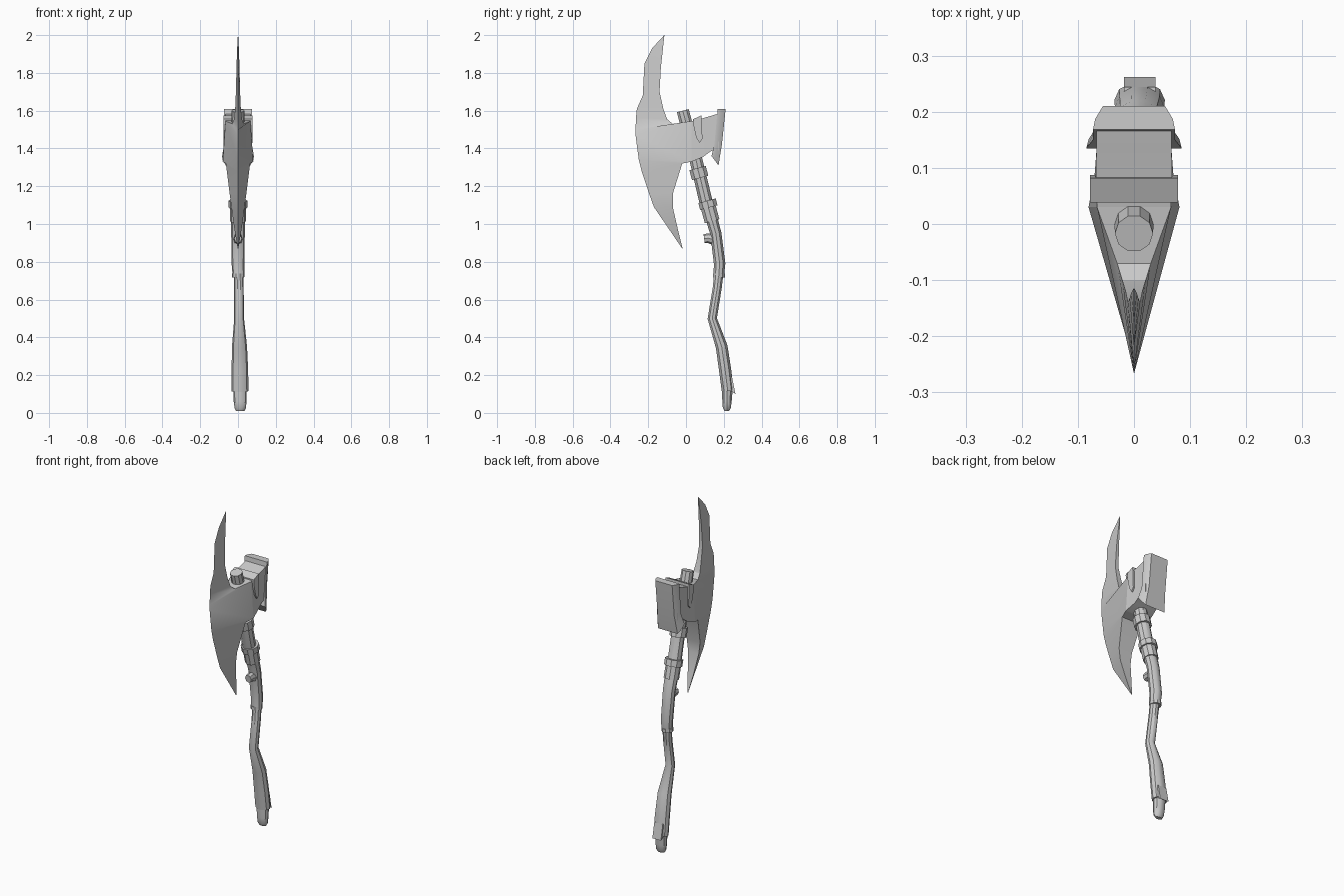
import bpy, bmesh, math
from mathutils import Vector


def finish(name, bm, angle=35):
    bmesh.ops.remove_doubles(bm, verts=bm.verts, dist=1e-5)
    bmesh.ops.recalc_face_normals(bm, faces=bm.faces)
    me = bpy.data.meshes.new(name)
    bm.to_mesh(me)
    bm.free()
    ob = bpy.data.objects.new(name, me)
    bpy.context.collection.objects.link(ob)
    bpy.ops.object.select_all(action='DESELECT')
    ob.select_set(True)
    bpy.context.view_layer.objects.active = ob
    bpy.ops.object.shade_smooth_by_angle(angle=math.radians(angle))
    return ob


def loft(name, rings, angle=35):
    """Skin a list of equal-length closed rings and cap both ends."""
    bm = bmesh.new()
    rows = [[bm.verts.new(p) for p in r] for r in rings]
    n = len(rows[0])
    for a, b in zip(rows, rows[1:]):
        for i in range(n):
            j = (i + 1) % n
            bm.faces.new((a[i], a[j], b[j], b[i]))
    bm.faces.new(rows[0])
    bm.faces.new(rows[-1])
    return finish(name, bm, angle)


def tube(name, path, sides=10):
    """path: (x, y, z, radius_x, radius_y), bending in the YZ plane."""
    pts = [Vector(p[:3]) for p in path]
    rings = []
    for k, (x, y, z, rx, ry) in enumerate(path):
        d = (pts[min(k + 1, len(pts) - 1)] - pts[max(k - 1, 0)]).normalized()
        side = Vector((1, 0, 0))
        up = d.cross(side).normalized()
        rings.append([pts[k] + side * rx * math.cos(t) + up * ry * math.sin(t)
                      for t in (2 * math.pi * i / sides for i in range(sides))])
    return loft(name, rings)


# Wedge blade: (outer y, outer z, inner y, inner z, half thickness at the inner side)
stations = [
    (-.115, 2.0, -.115, 1.995, .001), (-.18, 1.93, -.123, 1.92, .005),
    (-.22, 1.85, -.133, 1.83, .008), (-.229, 1.68, -.14, 1.70, .011),
    (-.26, 1.61, -.12, 1.61, .015), (-.265, 1.56, -.10, 1.555, .021),
    (-.267, 1.50, -.07, 1.53, .030), (-.267, 1.47, .03, 1.545, .066),
    (-.25, 1.34, .03, 1.33, .081), (-.235, 1.28, -.02, 1.32, .064),
    (-.195, 1.16, -.07, 1.16, .044), (-.17, 1.09, -.07, 1.09, .035),
    (-.095, .98, -.045, .98, .02), (-.02, .87, -.018, .872, .002)]
loft("blade", [[(0, yo, zo), (t, yi, zi), (-t, yi, zi)] for yo, zo, yi, zi, t in stations], 25)

# Head block behind the blade: (y, top z, bottom z, top half width, bottom half width)
head = [(.03, 1.545, 1.33, .066, .081), (.09, 1.56, 1.355, .068, .07),
        (.13, 1.572, 1.385, .067, .067), (.175, 1.585, 1.39, .067, .067)]
loft("head_block", [[(wt, y, zt), (wb, y, zb), (-wb, y, zb), (-wt, y, zt)]
                    for y, zt, zb, wt, wb in head])

# Hammer plate with a rounded back, slanting forward at the flared bottom
half = [(1, 0), (.95, .45), (.76, 1)]


def plate_ring(w, y0, y1, z0, z1):
    pts = [(w * a, y0 + (y1 - y0) * b, z0 + (z1 - z0) * b) for a, b in half]
    return pts + [(-x, y, z) for x, y, z in reversed(pts)]


loft("hammer_plate", [plate_ring(.073, .168, .21, 1.61, 1.61),
                      plate_ring(.073, .150, .19, 1.42, 1.42),
                      plate_ring(.085, .135, .172, 1.36, 1.31)], 40)

# Pointed strap wrapped over the head
strap = [(.038, 1.555), (.04, 1.52), (.055, 1.455), (.072, 1.43), (.087, 1.45), (.082, 1.575)]
loft("head_strap", [[(x, y, z) for y, z in strap] for x in (-.078, .078)])

# Handle: top peg and upper shaft, then thinner middle and flared grip
tube("upper_handle", [(0, -.017, 1.60, .034, .034), (0, .055, 1.33, .037, .036),
                      (0, .105, 1.12, .038, .037), (0, .138, 1.02, .038, .033),
                      (0, .158, .95, .036, .031), (0, .178, .79, .034, .032),
                      (.003, .173, .72, .031, .029)])
tube("lower_handle", [(.003, .174, .74, .026, .026), (.005, .165, .66, .025, .025),
                      (.006, .139, .50, .026, .026), (.008, .189, .35, .04, .033),
                      (.01, .208, .22, .044, .034), (.01, .221, .115, .045, .033)])
tube("handle_butt", [(.01, .219, .14, .036, .031), (.011, .217, .06, .034, .026),
                     (.012, .216, .025, .03, .022), (.012, .216, .01, .022, .012)])

# Collars along the shaft
for name, y, z, r, h in (("upper_collar", .068, 1.27, .047, .026),
                         ("lower_collar", .116, 1.105, .05, .018),
                         ("sleeve", .126, 1.06, .042, .045),
                         ("joint_ring", .175, .728, .033, .01)):
    s = .27 if z > 1 else 0
    tube(name, [(0, y - s * h, z + h, r, r), (0, y + s * h, z - h, r, r)])

# Side stub and the torn lip at the end of the grip
tube("branch_stub", [(0, .16, .915, .026, .03), (0, .118, .925, .022, .026),
                     (0, .096, .922, .02, .024)], 8)
loft("grip_lip", [[(x, .228, .19), (x, .244, .19), (x, .262, .10), (x, .236, .118)]
                  for x in (-.018, .038)])
